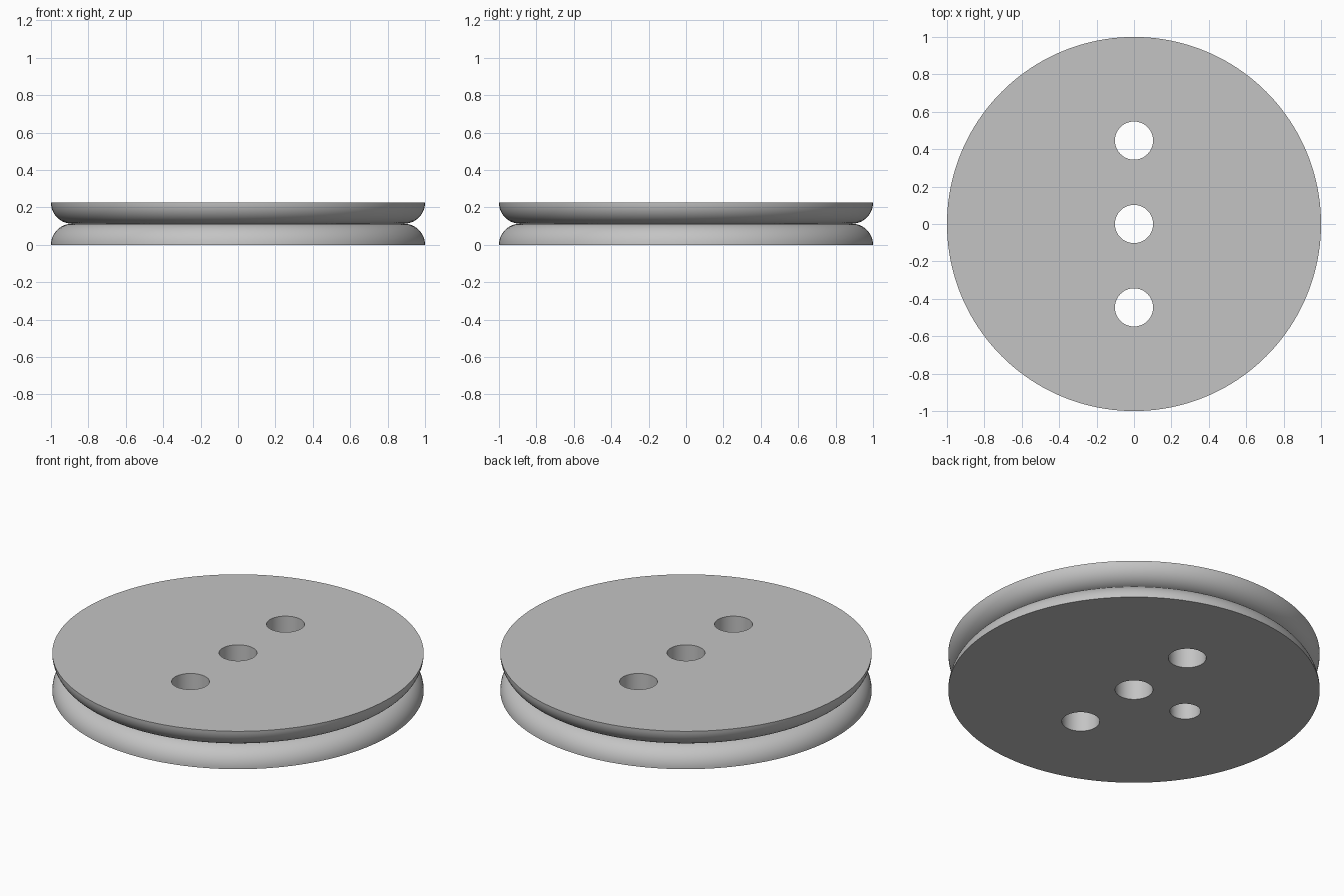
import bpy, bmesh
from math import cos, sin, pi, radians

default = bpy.data.objects.get("Cube")
if default:
    bpy.data.objects.remove(default)

HEIGHT, ROUND, SIDES = 0.225, 0.1125, 160
HOLE_RADIUS, HOLE_OFFSET = 0.102, 0.446

grey = bpy.data.materials.new("light grey")
grey.use_nodes = True
grey.diffuse_color = (0.55, 0.55, 0.55, 1)
grey.node_tree.nodes["Principled BSDF"].inputs["Base Color"].default_value = (0.55, 0.55, 0.55, 1)

# Rim profile: two convex quarter rounds meeting in a groove at mid height
steps = [i * pi / 24 for i in range(13)]
lower = [(1 - ROUND + ROUND * cos(a), ROUND * sin(a)) for a in steps]
upper = [(r, HEIGHT - z) for r, z in reversed(lower[:-1])]

# Grooved wheel: the profile turned about z, closed by flat caps
bm = bmesh.new()
rings = []
for r, z in lower + upper:
    angles = [2 * pi * i / SIDES for i in range(SIDES)]
    rings.append([bm.verts.new((r * cos(a), r * sin(a), z)) for a in angles])
for a, b in zip(rings, rings[1:]):
    for i in range(SIDES):
        j = (i + 1) % SIDES
        bm.faces.new((a[i], a[j], b[j], b[i]))
bm.faces.new(rings[0][::-1])
bm.faces.new(rings[-1])
mesh = bpy.data.meshes.new("grooved_wheel")
bm.to_mesh(mesh)
bm.free()
mesh.materials.append(grey)
wheel = bpy.data.objects.new("grooved_wheel", mesh)
bpy.context.collection.objects.link(wheel)


def drill(name, x, y, radius, bottom, top):
    """Cut a round hole through the wheel between two heights."""
    bpy.ops.mesh.primitive_cylinder_add(vertices=64, radius=radius, depth=top - bottom,
                                        location=(x, y, (bottom + top) / 2))
    cutter = bpy.context.object
    cutter.name = name
    cutter.hide_render = True
    cutter.data.materials.append(grey)
    cut = wheel.modifiers.new(name, "BOOLEAN")
    cut.operation, cut.solver, cut.object = "DIFFERENCE", "EXACT", cutter
    bpy.ops.object.select_all(action="DESELECT")
    bpy.context.view_layer.objects.active = wheel
    wheel.select_set(True)
    bpy.ops.object.modifier_apply(modifier=name)
    bpy.data.objects.remove(cutter)


# Row of three through holes, and a smaller blind hole in the underside
for label, y in (("front", -HOLE_OFFSET), ("middle", 0), ("back", HOLE_OFFSET)):
    drill(label + "_hole_cutter", 0, y, HOLE_RADIUS, -0.1, HEIGHT + 0.1)
drill("blind_hole_cutter", -0.36, 0, 0.083, -0.1, HEIGHT / 2)

bpy.ops.object.shade_smooth_by_angle(angle=radians(30))
